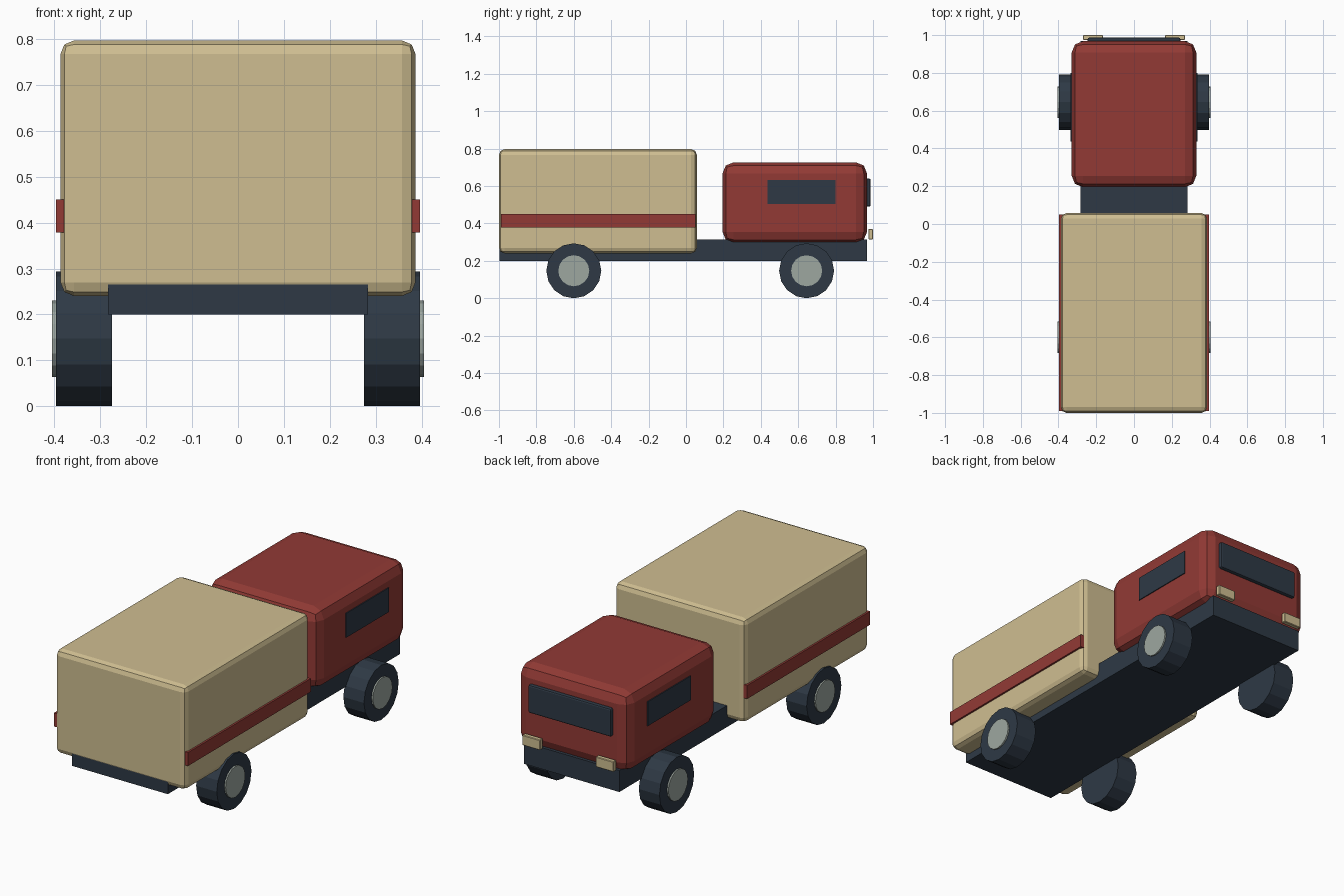
import bpy
import math

old = bpy.data.objects.get("Cube")
if old:
    bpy.data.objects.remove(old, do_unlink=True)


def material(name, rgb):
    """Flat material from 8-bit display values."""
    linear = [((c / 255 + 0.055) / 1.055) ** 2.4 for c in rgb] + [1.0]
    mat = bpy.data.materials.new(name)
    mat.use_nodes = True
    mat.diffuse_color = linear
    bsdf = mat.node_tree.nodes["Principled BSDF"]
    bsdf.inputs["Base Color"].default_value = linear
    bsdf.inputs["Roughness"].default_value = 0.8
    return mat


TAN = material("tan", (207, 190, 145))
RED = material("brick red", (146, 58, 53))
NAVY = material("dark slate", (46, 57, 69))
GREY = material("hub grey", (157, 167, 160))


def box(name, xs, ys, zs, mat, bevel=0, segments=2):
    """Box spanning the given ranges, with optional rounded edges."""
    spans = (xs, ys, zs)
    bpy.ops.mesh.primitive_cube_add(size=1, location=[sum(s) / 2 for s in spans])
    ob = bpy.context.object
    ob.name = name
    ob.scale = [s[1] - s[0] for s in spans]
    bpy.ops.object.transform_apply(location=False, rotation=False, scale=True)
    ob.data.materials.append(mat)
    if bevel:
        mod = ob.modifiers.new("rounded edges", "BEVEL")
        mod.width = bevel
        mod.segments = segments
    return ob


def disc(name, side, inner, outer, y, z, radius, sides, mat):
    """Cylinder lying along x between inner and outer on one side."""
    bpy.ops.mesh.primitive_cylinder_add(
        vertices=sides, radius=radius, depth=outer - inner,
        location=(side * (inner + outer) / 2, y, z),
        rotation=(0, math.pi / 2, 0))
    ob = bpy.context.object
    ob.name = name
    ob.data.materials.append(mat)


# Main bodies
box("chassis", (-0.283, 0.283), (-0.998, 0.968), (0.20, 0.315), NAVY)
box("cargo_box", (-0.387, 0.387), (-1.0, 0.058), (0.24, 0.797), TAN, 0.03)
box("cab", (-0.33, 0.33), (0.195, 0.968), (0.295, 0.727), RED, 0.06)
box("windshield", (-0.245, 0.245), (0.955, 0.987), (0.49, 0.64), NAVY, 0.008)

# Paired parts
for side, label in ((1, "left"), (-1, "right")):
    def span(a, b):
        return sorted((side * a, side * b))

    box(label + "_stripe", span(0.375, 0.397), (-0.99, 0.05), (0.378, 0.45), RED)
    box(label + "_window", span(0.32, 0.335), (0.437, 0.80), (0.503, 0.633), NAVY)
    box(label + "_headlight", span(0.165, 0.27), (0.975, 1.0), (0.315, 0.37), TAN, 0.003, 1)
    for y, end in ((-0.60, "rear"), (0.645, "front")):
        disc(f"{label}_{end}_tire", side, 0.275, 0.397, y, 0.147, 0.147, 16, NAVY)
        disc(f"{label}_{end}_hub", side, 0.38, 0.405, y, 0.147, 0.083, 16, GREY)
